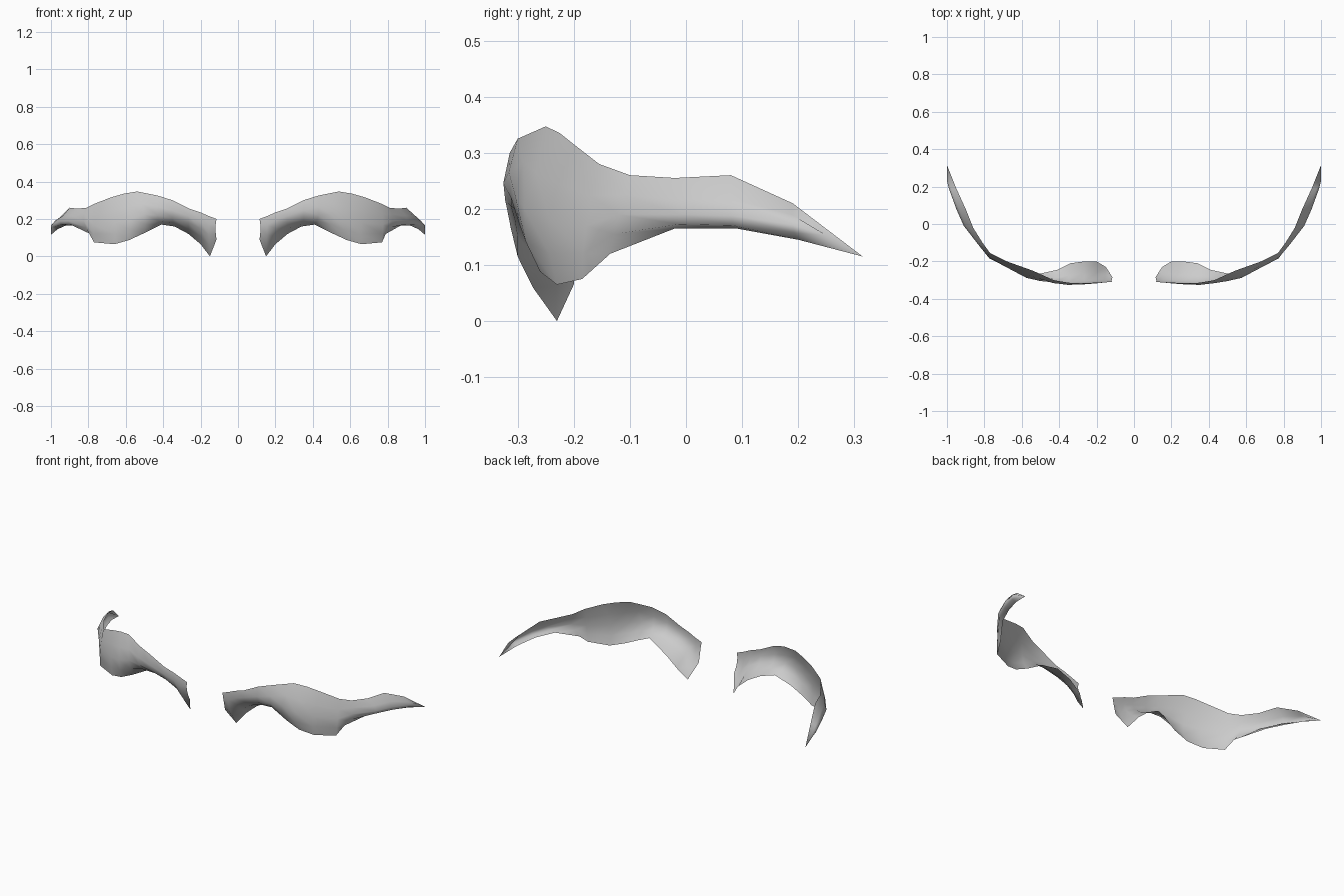
import bpy
import bmesh
from mathutils import Vector

default_cube = bpy.data.objects.get("Cube")
if default_cube:
    bpy.data.objects.remove(default_cube, do_unlink=True)

# Matte grey used on both halves
grey = bpy.data.materials.new("plain_grey")
grey.use_nodes = True
grey_colour = (0.6, 0.6, 0.6, 1)
grey.diffuse_color = grey_colour
grey.node_tree.nodes["Principled BSDF"].inputs["Base Color"].default_value = grey_colour

# Three rails of the sheet, running from the inner end to the outer tip
upper_edge = [
    (.115, -.31, .2), (.155, -.31, .215), (.2, -.313, .235), (.26, -.316, .255),
    (.35, -.314, .3), (.43, -.3, .325), (.54, -.25, .347), (.61, -.225, .335),
    (.68, -.2, .315), (.77, -.155, .28), (.81, -.1, .26), (.86, -.02, .255),
    (.9, .08, .26), (.95, .19, .21), (1, .315, .115),
]
fold_line = [
    (.12, -.305, .15), (.155, -.3, .115), (.2, -.3, .15), (.265, -.305, .18),
    (.35, -.312, .205), (.43, -.312, .22), (.5, -.305, .225), (.575, -.288, .2),
    (.66, -.243, .18), (.775, -.178, .17), (.825, -.12, .19), (.91, -.01, .19),
    (.95, .08, .188), (.99, .19, .172), (1, .23, .165),
]
lower_edge = [
    (.115, -.285, .09), (.15, -.23, 0), (.2, -.2, .065), (.265, -.2, .12),
    (.34, -.21, .16), (.41, -.245, .17), (.5, -.265, .125), (.58, -.26, .088),
    (.66, -.23, .065), (.77, -.185, .075), (.79, -.135, .12), (.87, -.02, .165),
    (.92, .09, .165), (.965, .2, .145), (1, .315, .115),
]


def section_point(top, middle, bottom, u):
    """Point on the parabola through the three rails."""
    a = (1 - u) * (1 - 2 * u)
    b = 4 * u * (1 - u)
    c = u * (2 * u - 1)
    return Vector(top) * a + Vector(middle) * b + Vector(bottom) * c


def build_half(name, side, rows=5):
    """Loft a thin curved sheet across the rails on one side."""
    bm = bmesh.new()
    columns = []
    for top, middle, bottom in zip(upper_edge, fold_line, lower_edge):
        column = []
        for row in range(rows):
            point = section_point(top, middle, bottom, row / (rows - 1))
            point.x = min(point.x, 1) * side
            column.append(bm.verts.new(point))
        columns.append(column)

    for near, far in zip(columns, columns[1:]):
        for row in range(rows - 1):
            quad = [near[row], near[row + 1], far[row + 1], far[row]]
            if side < 0:
                quad.reverse()
            bm.faces.new(quad)

    # Close the outer tip to a single point
    bmesh.ops.remove_doubles(bm, verts=bm.verts, dist=0.001)
    mesh = bpy.data.meshes.new(name)
    bm.to_mesh(mesh)
    bm.free()
    mesh.materials.append(grey)
    mesh.shade_smooth()
    half = bpy.data.objects.new(name, mesh)
    bpy.context.collection.objects.link(half)
    return half


# The matching left and right pieces
build_half("left_brow_sheet", 1)
build_half("right_brow_sheet", -1)
